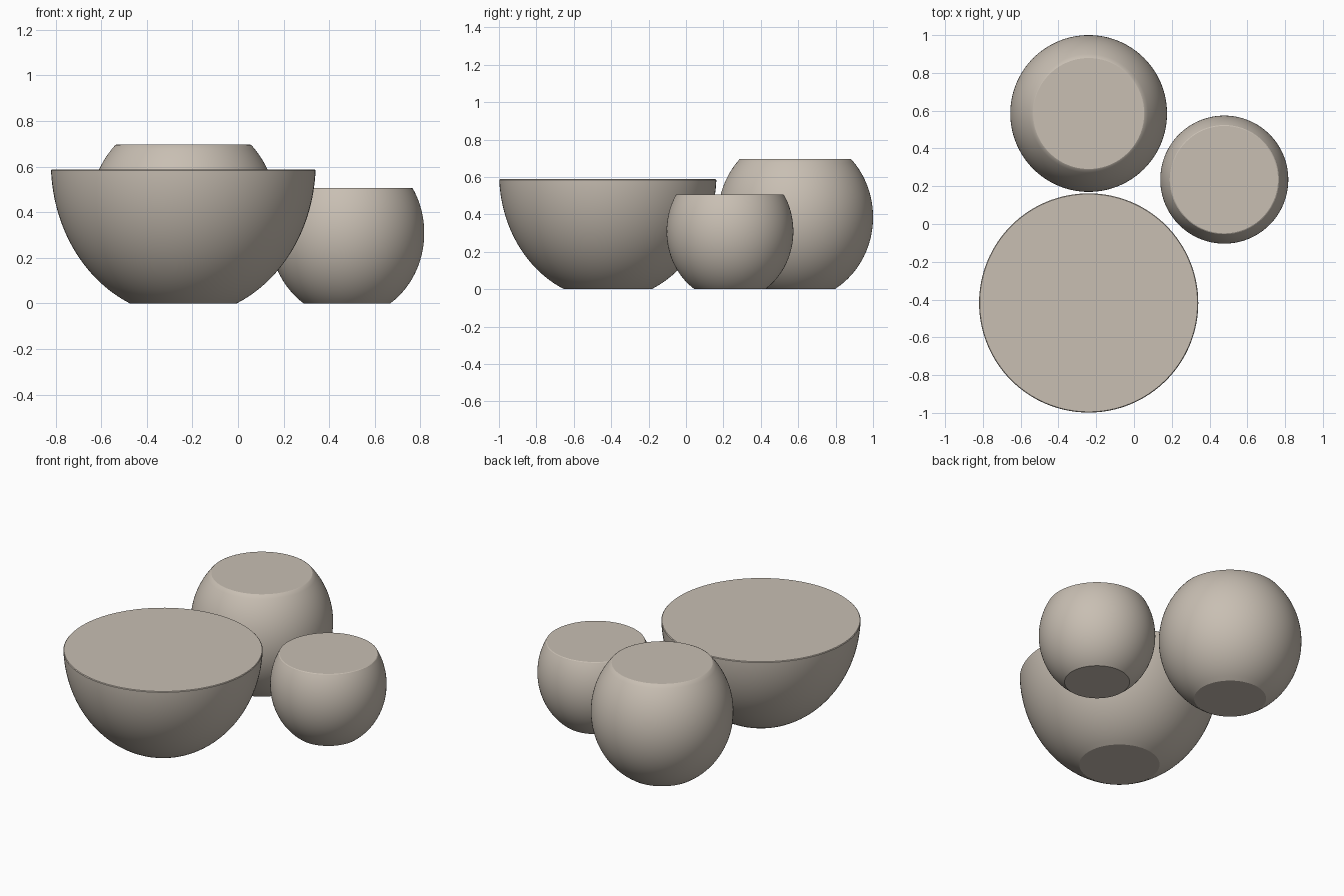
import bpy, bmesh, math

if "Cube" in bpy.data.objects:
    bpy.data.objects.remove(bpy.data.objects["Cube"])

clay = bpy.data.materials.new("warm_grey_clay")
clay.diffuse_color = (0.58, 0.52, 0.45, 1)
clay.use_nodes = True
clay.node_tree.nodes["Principled BSDF"].inputs["Base Color"].default_value = clay.diffuse_color

SIDES, RINGS = 128, 40


def cut_globe(name, x, y, radius, stretch, mid_z, top_z, chamfer):
    """Slightly tall globe cut flat at the base and at the top, with a fine rim edge."""
    def r_at(z):
        return radius * math.sqrt(max(0, 1 - ((z - mid_z) / (radius * stretch)) ** 2))
    profile = []
    for i in range(RINGS + 1):
        z = (top_z - chamfer) * i / RINGS
        profile.append((r_at(z), z))
    profile.append((r_at(top_z) - chamfer, top_z))
    bm = bmesh.new()
    rings = []
    for r, z in profile:
        rings.append([bm.verts.new((r * math.cos(2 * math.pi * k / SIDES),
                                    r * math.sin(2 * math.pi * k / SIDES), z))
                      for k in range(SIDES)])
    for a, b in zip(rings, rings[1:]):
        for k in range(SIDES):
            n = (k + 1) % SIDES
            bm.faces.new((a[k], a[n], b[n], b[k]))
    bm.faces.new(rings[0][::-1])
    bm.faces.new(rings[-1])
    mesh = bpy.data.meshes.new(name)
    bm.to_mesh(mesh)
    bm.free()
    mesh.materials.append(clay)
    obj = bpy.data.objects.new(name, mesh)
    obj.location = (x, y, 0)
    bpy.context.collection.objects.link(obj)
    bpy.ops.object.select_all(action='DESELECT')
    obj.select_set(True)
    bpy.context.view_layer.objects.active = obj
    bpy.ops.object.shade_smooth_by_angle(angle=math.radians(25))


# wide bowl, tall round pot, small round pot
cut_globe("wide_bowl", -0.24, -0.418, 0.581, 1.16, 0.617, 0.588, 0.004)
cut_globe("large_round_pot", -0.24, 0.585, 0.415, 1.075, 0.385, 0.697, 0.003)
cut_globe("small_round_pot", 0.478, 0.235, 0.339, 1.10, 0.309, 0.507, 0.003)
